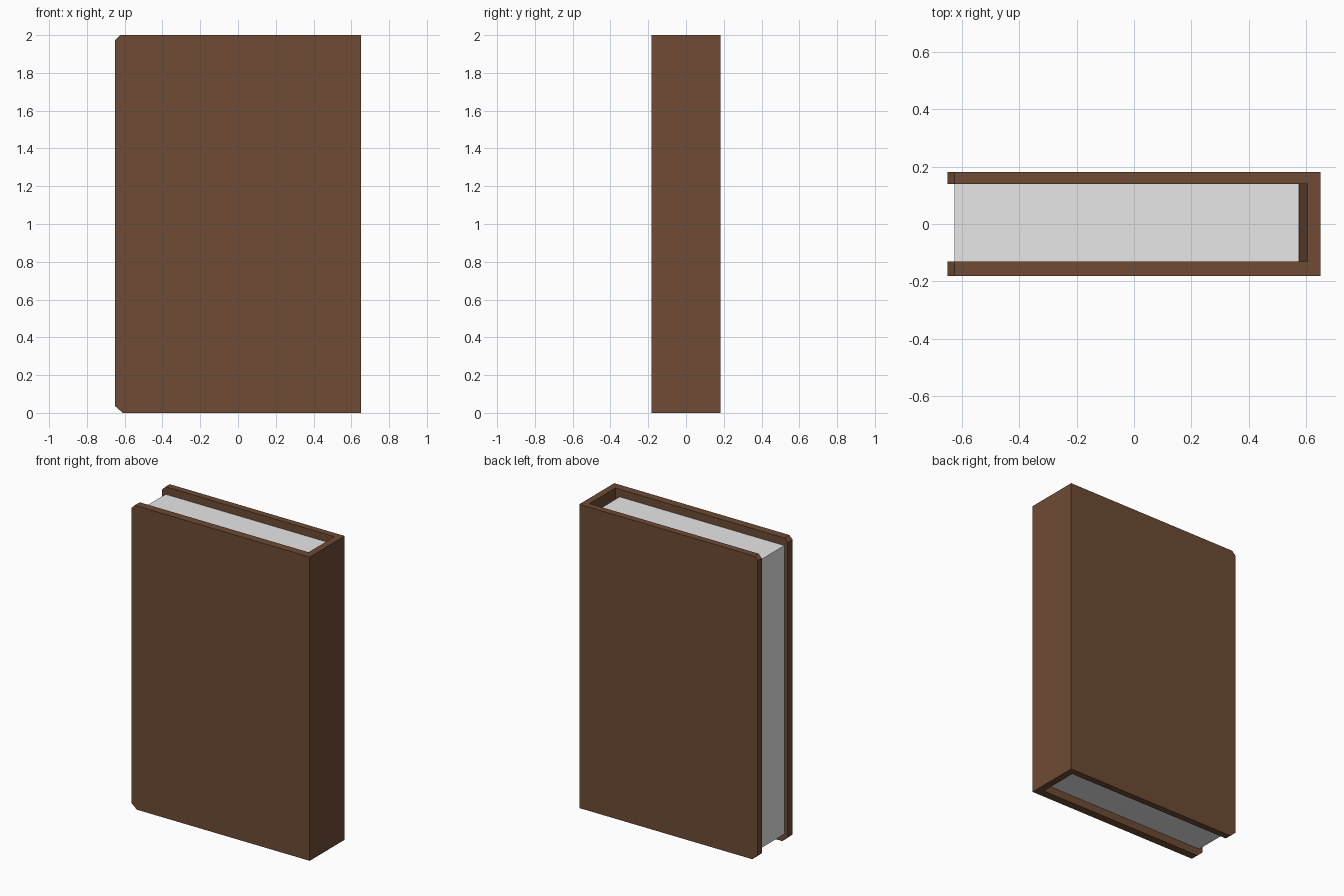
import bpy, bmesh

if "Cube" in bpy.data.objects:
    bpy.data.objects.remove(bpy.data.objects["Cube"])


def material(name, rgb):
    m = bpy.data.materials.new(name)
    m.diffuse_color = (*rgb, 1.0)
    m.use_nodes = True
    m.node_tree.nodes["Principled BSDF"].inputs["Base Color"].default_value = m.diffuse_color
    return m


leather = material("brown_leather", (0.157, 0.070, 0.034))
paper = material("pale_paper", (0.8, 0.8, 0.8))


def prism(name, outline, y0, y1, mat):
    """Extrude an (x, z) outline from y0 to y1."""
    bm = bmesh.new()
    face = bm.faces.new([bm.verts.new((x, y0, z)) for x, z in outline])
    ext = bmesh.ops.extrude_face_region(bm, geom=[face])
    moved = [v for v in ext["geom"] if isinstance(v, bmesh.types.BMVert)]
    bmesh.ops.translate(bm, verts=moved, vec=(0, y1 - y0, 0))
    bmesh.ops.recalc_face_normals(bm, faces=bm.faces)
    mesh = bpy.data.meshes.new(name)
    bm.to_mesh(mesh)
    bm.free()
    mesh.materials.append(mat)
    ob = bpy.data.objects.new(name, mesh)
    bpy.context.collection.objects.link(ob)
    return ob


def rect(x0, x1, z0, z1):
    return [(x0, z0), (x1, z0), (x1, z1), (x0, z1)]


HALF_Y = 0.182
IN_FRONT, IN_BACK = -0.13, 0.139
SPINE_IN = 0.605

# Two cover boards with clipped corners on the opening side
board = [(-0.61, 0), (SPINE_IN, 0), (SPINE_IN, 2), (-0.625, 2),
         (-0.65, 1.975), (-0.65, 0.035)]
prism("front_cover", board, -HALF_Y, IN_FRONT, leather)
prism("back_cover", board, IN_BACK, HALF_Y, leather)

# Spine joining the boards
prism("spine", rect(SPINE_IN, 0.65, 0, 2), -HALF_Y, HALF_Y, leather)

# Page block, recessed at head and foot
prism("pages", rect(-0.625, 0.575, 0.05, 1.95), IN_FRONT, IN_BACK, paper)

# Binding strip between the pages and the spine
strip = [(0.575, 0.055), (SPINE_IN, 0.08), (SPINE_IN, 1.92), (0.575, 1.945)]
prism("binding_strip", strip, IN_FRONT, IN_BACK, leather)
